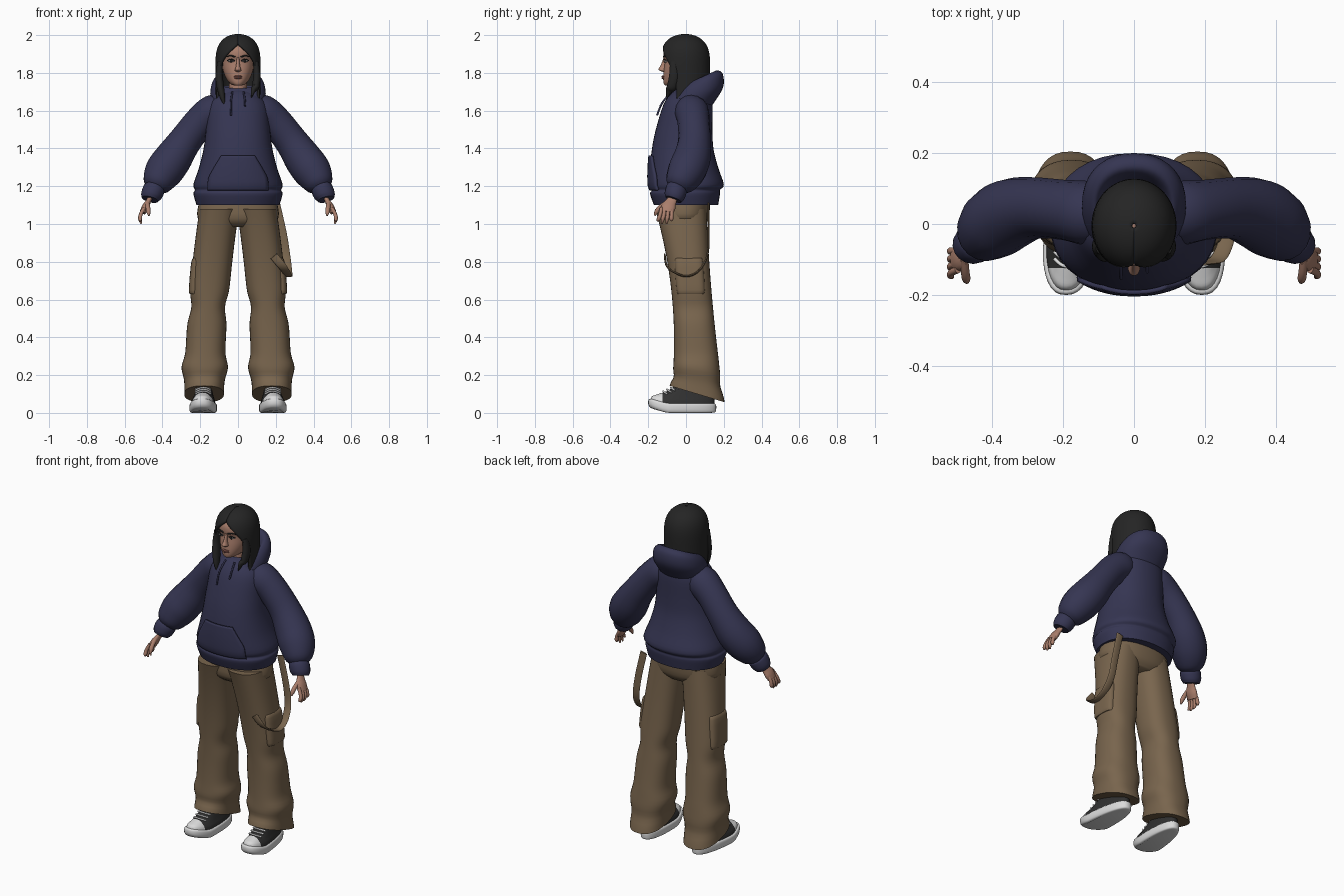
import bpy, bmesh
from math import sin, cos, pi, exp, sqrt, radians, copysign
from mathutils import Vector

if "Cube" in bpy.data.objects:
    bpy.data.objects.remove(bpy.data.objects["Cube"])


def material(name, *rgb):
    mat = bpy.data.materials.new(name)
    mat.use_nodes = True
    mat.diffuse_color = (*rgb, 1)
    shader = mat.node_tree.nodes["Principled BSDF"]
    shader.inputs["Base Color"].default_value = (*rgb, 1)
    shader.inputs["Roughness"].default_value = 0.8
    return mat


NAVY = material("navy_fleece", .036, .036, .085)
KHAKI = material("khaki_cotton", .19, .13, .075)
SKIN = material("skin", .4, .21, .15)
HAIR = material("black_hair", .018, .018, .018)
CANVAS = material("black_canvas", .03, .03, .03)
RUBBER = material("white_rubber", .7, .7, .7)
EYE = material("eye_white", .45, .42, .4)
LIP = material("lips", .26, .1, .08)


def smooth_rows(rows, steps):
    """Catmull-Rom interpolation between rows of numbers."""
    padded = [rows[0], *rows, rows[-1]]
    result = []
    for i in range(len(rows) - 1):
        for k in range(steps):
            t = k / steps
            result.append([b + t / 2 * (c - a + t * (2 * a - 5 * b + 4 * c - d + t * (3 * b - a - 3 * c + d)))
                           for a, b, c, d in zip(*padded[i:i + 4])])
    return result + [list(rows[-1])]


def loft(name, rings, mat, closed=True):
    """Skin a list of equally long point rings."""
    bm = bmesh.new()
    verts = [[bm.verts.new(point) for point in ring] for ring in rings]
    count = len(rings[0])
    for low, high in zip(verts, verts[1:]):
        for j in range(count if closed else count - 1):
            k = (j + 1) % count
            bm.faces.new((low[j], low[k], high[k], high[j]))
    if closed:
        bm.faces.new(verts[0])
        bm.faces.new(verts[-1])
    bmesh.ops.recalc_face_normals(bm, faces=bm.faces)
    mesh = bpy.data.meshes.new(name)
    bm.to_mesh(mesh)
    bm.free()
    mesh.materials.append(mat)
    mesh.shade_smooth()
    mesh.set_sharp_from_angle(angle=radians(50))
    obj = bpy.data.objects.new(name, mesh)
    bpy.context.scene.collection.objects.link(obj)
    return obj


def stack(name, rows, mat, power=2.2, steps=4, side=1, warp=None):
    """Level rings. Row: z, half width, y front, y back, optional tilt and x shift."""
    rows = [tuple(row) + (0,) * (6 - len(row)) for row in rows]
    rings = []
    for z, width, front, back, tilt, shift in smooth_rows(rows, steps):
        ring = []
        for j in range(36):
            a = 2 * pi * j / 36
            across = width * copysign(abs(sin(a)) ** (2 / power), sin(a))
            along = (back - front) / 2 * copysign(abs(cos(a)) ** (2 / power), cos(a))
            point = Vector((shift + across, (front + back) / 2 + along, z + tilt * along))
            if warp:
                point = warp(point)
            ring.append((point.x * side, point.y, point.z))
        rings.append(ring)
    return loft(name, rings, mat)


def tube(name, path, mat, radius=None, tip=1, flat=1, ref=(0, 1, 0), side=1):
    """Sweep along x, y, z, radius; a fixed radius may shrink at the tip. Flat thins it across ref."""
    if radius:
        path = [(*p, radius) for p in path[:-1]] + [(*path[-1], radius * tip)]
    path = smooth_rows(path, 4)
    spots = [Vector(p[:3]) for p in path]
    rings = []
    for i, spot in enumerate(spots):
        tangent = (spots[min(i + 1, len(spots) - 1)] - spots[max(i - 1, 0)]).normalized()
        wide = (Vector(ref) - tangent * tangent.dot(Vector(ref))).normalized()
        thin = tangent.cross(wide) * flat
        ring = []
        for j in range(16):
            a = 2 * pi * j / 16
            point = spot + (wide * cos(a) + thin * sin(a)) * path[i][3]
            ring.append((point.x * side, point.y, point.z))
        rings.append(ring)
    return loft(name, rings, mat)


def ball(name, centre, radii, mat):
    bpy.ops.mesh.primitive_uv_sphere_add(segments=16, ring_count=10, radius=1, location=centre)
    obj = bpy.context.object
    obj.name = name
    obj.scale = radii
    obj.data.materials.append(mat)
    obj.data.shade_smooth()


# Hooded top with a ribbed hem
body = stack("hoodie_body", [
    (1.1, .22, -.17, .17), (1.16, .236, -.19, .18), (1.18, .228, -.18, .18), (1.21, .236, -.19, .2),
    (1.3, .206, -.19, .17), (1.4, .182, -.18, .145), (1.5, .17, -.16, .14),
    (1.63, .155, -.12, .14), (1.69, .1, -.08, .12), (1.71, .06, -.05, .08)], NAVY)

# Hood lying on the shoulders, higher at the back
stack("hood", [
    (1.6, .115, -.07, .12), (1.64, .138, -.09, .155, .1), (1.69, .147, -.09, .197, .25),
    (1.74, .138, -.07, .195, .4), (1.765, .115, -.05, .165, .45), (1.75, .1, -.05, .14, .45),
    (1.7, .08, -.04, .11, .3)], NAVY)

# Pouch pocket draped over the front of the body
outline = smooth_rows([(1.18, .155), (1.24, .15), (1.3, .12), (1.36, .085)], 4)
pouch = loft("pouch_pocket", [[(half * (j / 8 - 1), -.4, z) for j in range(17)] for z, half in outline],
             NAVY, closed=False)
drape = pouch.modifiers.new("drape", "SHRINKWRAP")
drape.target = body
drape.wrap_method = "PROJECT"
drape.use_project_y = True
drape.use_positive_direction = True
drape.use_negative_direction = False
drape.wrap_mode = "ABOVE_SURFACE"
drape.offset = .008
cloth = pouch.modifiers.new("cloth", "SOLIDIFY")
cloth.thickness = .012
cloth.offset = 0

# Hips
stack("trouser_hips", [(1.14, .2, -.135, .13), (1.03, .213, -.138, .12), (.985, .12, -.1, .09)], KHAKI)


def bump(z, centre, spread):
    return exp(-((z - centre) / spread) ** 2)


def leg_row(z):
    """Flared leg that sweeps back and out, pinched at the knee, bunched above a sloping hem."""
    width = .105 - .016 * bump(z, .56, .06) + .018 * bump(z, .24, .05)
    middle = .06 - .075 * z * z
    depth = .106 + .13 * (z - .6) ** 2 + .007 * bump(z, .1, .04) - .008 * bump(z, .17, .03)
    tilt = -.3 * max(0, (.3 - z) / .2)
    return z, width, middle - depth, middle + depth, tilt, .18 - .07 * z * z


def shoe_warp(p):
    """Narrow the heel, lift the toe and turn the foot out a little."""
    heel = min(max((p.y + .08) / .24, 0), 1)
    return Vector((.18 + p.x * (1 - heel / 4) - p.y * .06, p.y, p.z + max(0, -.1 - p.y) * .28))


for side, label in ((1, "left_"), (-1, "right_")):
    # Puffed sleeve with a cuff
    tube(label + "sleeve", [(.07, .02, 1.61, .07), (.13, .03, 1.595, .09), (.2, .04, 1.54, .085),
                            (.28, .045, 1.44, .087), (.345, .03, 1.345, .1), (.395, 0, 1.275, .1),
                            (.43, -.035, 1.215, .078), (.443, -.048, 1.19, .05)], NAVY, side=side)
    tube(label + "cuff", [(.437, -.042, 1.2, .045), (.444, -.05, 1.185, .057),
                          (.46, -.06, 1.15, .055), (.466, -.067, 1.13, .045)], NAVY, side=side)

    # Hand
    tube(label + "palm", [(.46, -.063, 1.15, .024), (.474, -.078, 1.12, .028), (.49, -.093, 1.09, .038),
                          (.505, -.1, 1.06, .033)], SKIN, flat=.5, side=side)
    for i in range(4):
        root, fan = -.129 + .018 * i, .007 * i - .024
        tip = 1 + .008 * (i - 1.5) ** 2
        tube(label + "finger", [(.497, root, 1.085), (.515, root + fan / 3, 1.05),
                                (.518, root + fan * .7, 1.025), (.512, root + fan, tip)],
             SKIN, radius=.01, tip=.4, side=side)
    tube(label + "thumb", [(.48, -.1, 1.115), (.477, -.135, 1.09), (.474, -.155, 1.066), (.472, -.165, 1.045)],
         SKIN, radius=.012, tip=.4, ref=(1, 0, 0), side=side)

    # Trouser leg with a cargo pocket on the outer thigh
    stack(label + "trouser_leg", [leg_row(.1 + k / 50) for k in range(50)], KHAKI, power=2.4, steps=1, side=side)
    stack(label + "cargo_pocket", [(.63, .03, -.04, .09, 0, .22), (.65, .04, -.05, .1, 0, .22),
                                   (.8, .04, -.06, .09, 0, .207), (.82, .02, -.05, .08, 0, .207)],
          KHAKI, power=3.5, side=side)

    # Trainer: rubber sole, canvas upper with a rubber toe, laces
    stack(label + "sole", [(0, .06, -.17, .13), (.004, .07, -.19, .155), (.02, .075, -.2, .16),
                           (.045, .073, -.197, .158), (.052, .06, -.18, .14)],
          RUBBER, power=2.5, side=side, warp=shoe_warp)
    upper = stack(label + "shoe_upper", [(.04, .067, -.19, .15), (.065, .063, -.18, .15), (.085, .056, -.15, .15),
                                         (.115, .048, -.1, .14), (.18, .035, 0, .12)],
                  CANVAS, power=2.4, side=side, warp=shoe_warp)
    upper.data.materials.append(RUBBER)
    bm = bmesh.new()
    bm.from_mesh(upper.data)
    bmesh.ops.bisect_plane(bm, geom=bm.verts[:] + bm.edges[:] + bm.faces[:],
                           plane_co=(0, -.125, 0), plane_no=(0, 1, 0))
    for face in bm.faces:
        face.material_index = int(face.calc_center_median().y < -.125)
    bm.to_mesh(upper.data)
    bm.free()
    for i in range(4):
        y, z = -.118 + .02 * i, .112 + .01 * i
        tube(label + "lace", [(.145, y + .02, z - .012), (.165, y, z), (.2, y, z), (.225, y + .02, z - .012)],
             RUBBER, radius=.005, side=side)

    # Drawstring, the right one hanging lower
    end = 1.6 + .025 * side
    tube(label + "drawstring", [(.03, -.075, 1.7), (.036, -.112, 1.66), (.038, -.132, 1.63),
                                (.036, -.136 - (1.625 - end) * .35, end)], NAVY, radius=.005, side=side)

    # Eye, lid and brow
    ball(label + "eye", (side * .037, -.107, 1.863), (.017, .011, .007), EYE)
    ball(label + "iris", (side * .036, -.114, 1.863), (.007, .006, .007), HAIR)
    tube(label + "upper_lid", [(.018, -.114, 1.864), (.036, -.117, 1.872), (.057, -.105, 1.865)],
         HAIR, radius=.003, side=side)
    tube(label + "brow", [(.015, -.118, 1.884), (.038, -.114, 1.891), (.062, -.1, 1.885)],
         HAIR, radius=.004, tip=.5, side=side)

    # Front lock of hair, the right one longer
    low = 1.65 + .02 * side
    tube(label + "hair_lock", [(.094, -.065, 1.86, .02), (.1, -.062, 1.79, .027), (.094, -.072, 1.73, .028),
                               (.082, -.088, low + .04, .02), (.072, -.1, low, .003)],
         HAIR, flat=.7, side=side)

# Strap looped over the left thigh
tube("hanging_strap", [(.19, -.112, .83), (.235, -.1, .775), (.26, -.05, .738), (.266, .01, .724),
                       (.264, .07, .755), (.255, .112, .83), (.236, .12, .95), (.2, .118, 1.11)],
     KHAKI, radius=.022, flat=.25, ref=(1, 0, 0))

# Neck, head and face
stack("neck", [(1.62, .06, -.05, .08), (1.69, .05, -.05, .065), (1.78, .048, -.05, .06)], SKIN)
stack("head", [
    (1.733, .016, -.105, -.02), (1.738, .034, -.115, .02), (1.755, .053, -.12, .05), (1.785, .07, -.12, .075),
    (1.82, .081, -.117, .09), (1.865, .087, -.112, .1), (1.89, .087, -.119, .1),
    (1.93, .08, -.112, .095), (1.965, .055, -.07, .07), (1.98, .02, -.03, .03)], SKIN)
stack("nose", [(1.806, .008, -.125, -.1), (1.811, .017, -.138, -.1), (1.82, .016, -.146, -.1),
               (1.84, .01, -.134, -.1), (1.885, .006, -.117, -.1)], SKIN)
for z in (1.773, 1.781):
    tube("lip", [(-.025, -.11, z, .002), (-.009, -.121, z, .006), (.009, -.121, z, .006), (.025, -.11, z, .002)],
         LIP, flat=.8)

# Hair: a domed shell that parts at the front
hair_rings = []
for k in range(33):
    z = 1.65 + .35 * sin(pi / 2 * k / 32.5)
    dome = sqrt(1 - max(0, (z - 1.8) / .2) ** 4)
    gap = radians(70) * max(0, 1 - ((z - 1.65) / .3) ** 3)
    angles = [gap + (2 * pi - 2 * gap) * j / 40 for j in range(41)]
    hair_rings.append([(.114 * dome * sin(a), -.005 - .127 * dome * cos(a), z) for a in angles])
hair = loft("hair", hair_rings, HAIR, closed=False)
shell = hair.modifiers.new("hair_thickness", "SOLIDIFY")
shell.thickness = .012
shell.offset = 0
